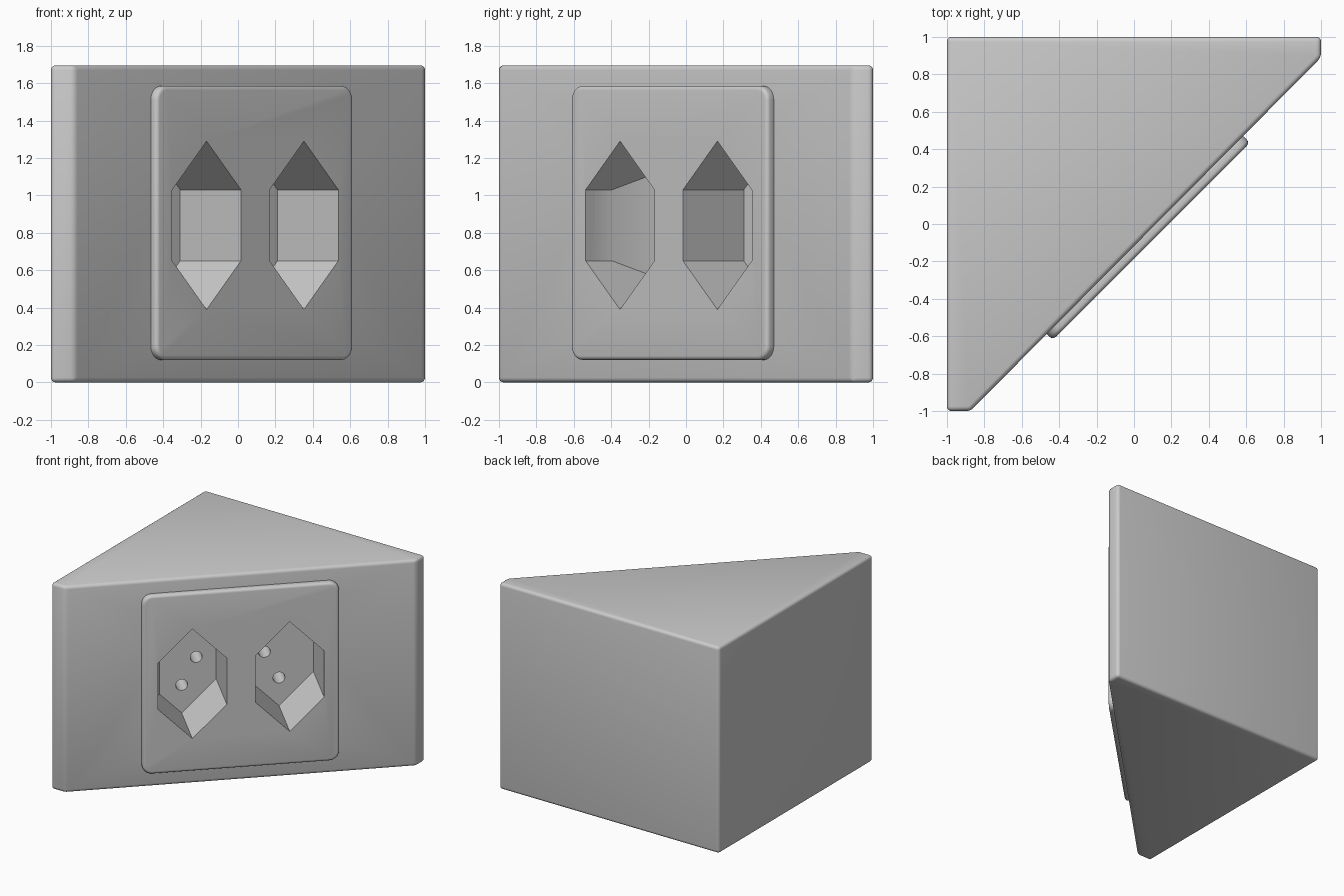
import bpy, bmesh, math
from mathutils import Matrix, Vector

if "Cube" in bpy.data.objects:
    bpy.data.objects.remove(bpy.data.objects["Cube"])

R = math.sqrt(0.5)
# Slanted panel frame: local x along the panel, y up, z out of the panel
PANEL = Matrix(((R, 0, R, 0.0925), (R, 0, -R, -0.0925), (0, 1, 0, 0), (0, 0, 0, 1)))


def prism(name, points, z0, z1, matrix=None, clip=None):
    """Extrude an outline from z0 to z1; optionally clip off a corner."""
    bm = bmesh.new()
    face = bm.faces.new([bm.verts.new((x, y, z0)) for x, y in points])
    ext = bmesh.ops.extrude_face_region(bm, geom=[face])
    for v in ext["geom"]:
        if isinstance(v, bmesh.types.BMVert):
            v.co.z = z1
    if clip:
        geom = bm.verts[:] + bm.edges[:] + bm.faces[:]
        cut = bmesh.ops.bisect_plane(bm, geom=geom, plane_co=clip[0],
                                     plane_no=clip[1], clear_outer=True)
        edges = [e for e in cut["geom_cut"] if isinstance(e, bmesh.types.BMEdge)]
        bmesh.ops.holes_fill(bm, edges=edges)
    if matrix:
        bm.transform(matrix)
    bmesh.ops.recalc_face_normals(bm, faces=bm.faces[:])
    mesh = bpy.data.meshes.new(name)
    bm.to_mesh(mesh)
    bm.free()
    obj = bpy.data.objects.new(name, mesh)
    bpy.context.collection.objects.link(obj)
    return obj


def circle(cx, cy, r, n=24):
    return [(cx + r * math.cos(2 * math.pi * i / n), cy + r * math.sin(2 * math.pi * i / n))
            for i in range(n)]


def rounded_rect(w, y0, y1, r, n=6):
    pts = []
    corners = [(w - r, y1 - r), (r - w, y1 - r), (r - w, y0 + r), (w - r, y0 + r)]
    for k, (cx, cy) in enumerate(corners):
        for i in range(n + 1):
            a = math.pi / 2 * (k + i / n)
            pts.append((cx + r * math.cos(a), cy + r * math.sin(a)))
    return pts


def bevel(obj, width):
    m = obj.modifiers.new("edge_rounding", 'BEVEL')
    m.width = width
    m.segments = 4
    m.limit_method = 'ANGLE'
    m.angle_limit = math.radians(35)


def subtract(obj, cutter):
    m = obj.modifiers.new("recess", 'BOOLEAN')
    m.operation = 'DIFFERENCE'
    m.solver = 'EXACT'
    m.object = cutter


# Corner housing and face plate
housing = prism("housing", [(-1, -1), (-0.875, -1), (1, 0.89), (1, 1), (-1, 1)], 0, 1.695)
bevel(housing, 0.025)
plate = prism("face_plate", rounded_rect(0.745, 0.12, 1.585, 0.075), -0.07, 0, PANEL)
bevel(plate, 0.022)

# Two hexagonal sockets, with three round contact holes each
cutters = []
MID, DEPTH = 0.84, 0.46
hexagon = [(0.26, 0.19), (0, 0.45), (-0.26, 0.19), (-0.26, -0.19), (0, -0.45), (0.26, -0.19)]
for side in (-1, 1):
    cx = side * 0.368
    # the left socket has a sloped inner corner
    clip = None
    if side < 0:
        clip = (Vector((cx - 0.26, MID, -0.20)), Vector((-0.26, 0, -0.094)).normalized())
    socket = prism("socket_cutter", [(cx + x, MID + y) for x, y in hexagon],
                   -DEPTH, 0.1, PANEL, clip)
    subtract(housing, socket)
    subtract(plate, socket)
    cutters.append(socket)
    for dx, dy in ((0, 0.22), (0, -0.22), (-side * 0.11, 0)):
        pin = prism("contact_cutter", circle(cx + dx, MID + dy, 0.045),
                    -DEPTH - 0.2, -DEPTH + 0.05, PANEL)
        subtract(housing, pin)
        cutters.append(pin)

# Bake the cuts, remove the cutters and smooth the rounded edges
bpy.context.view_layer.update()
deps = bpy.context.evaluated_depsgraph_get()
for obj in (housing, plate):
    mesh = bpy.data.meshes.new_from_object(obj.evaluated_get(deps))
    obj.modifiers.clear()
    obj.data = mesh
for c in cutters:
    bpy.data.objects.remove(c)
for obj in (housing, plate):
    bpy.ops.object.select_all(action='DESELECT')
    obj.select_set(True)
    bpy.context.view_layer.objects.active = obj
    bpy.ops.object.shade_smooth_by_angle(angle=math.radians(30))
